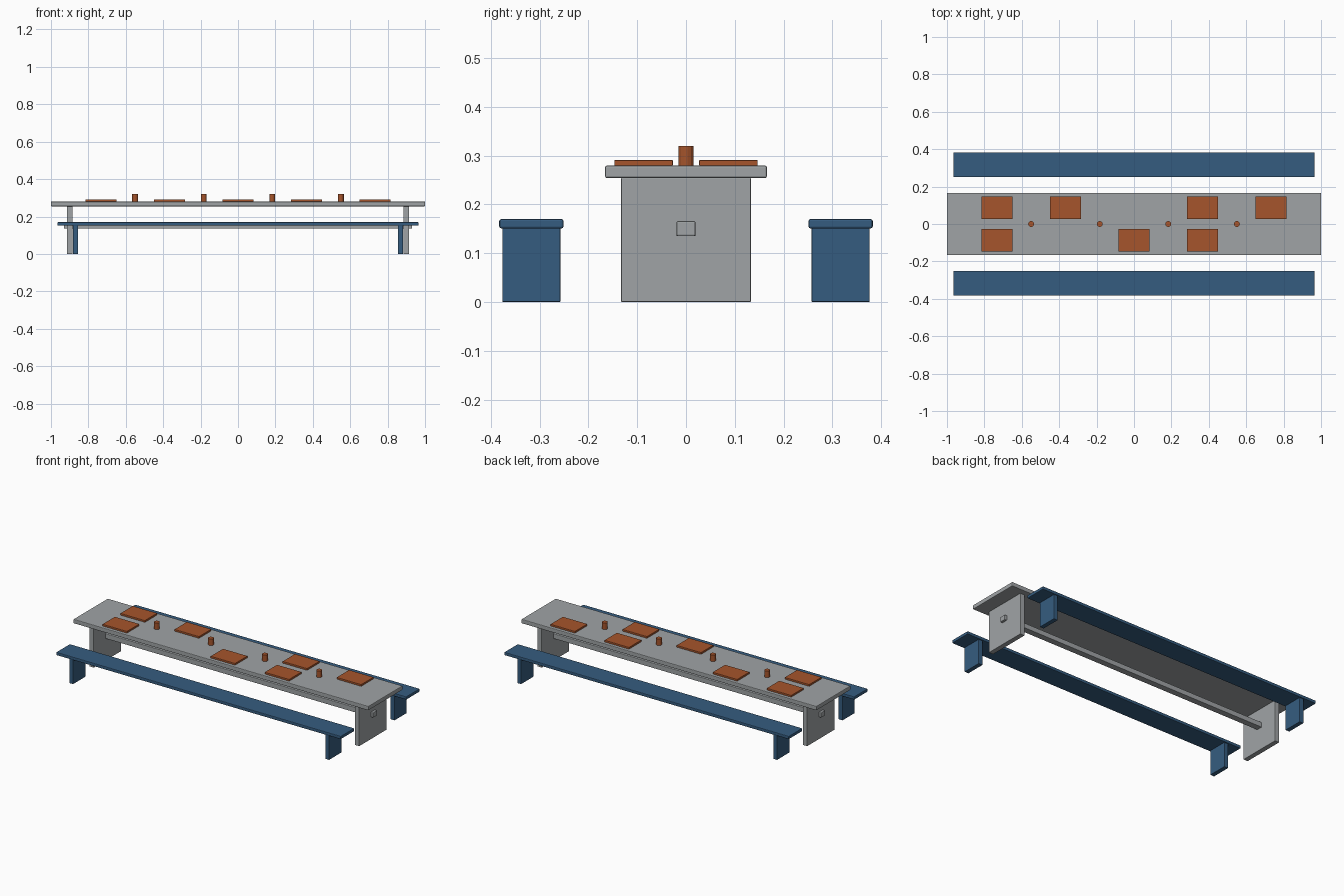
import bpy, bmesh

if "Cube" in bpy.data.objects:
    bpy.data.objects.remove(bpy.data.objects["Cube"])


def material(name, rgb):
    m = bpy.data.materials.new(name)
    m.diffuse_color = (*rgb, 1.0)
    m.use_nodes = True
    m.node_tree.nodes["Principled BSDF"].inputs["Base Color"].default_value = m.diffuse_color
    return m


GREY = material("weathered grey", (0.35, 0.37, 0.38))
BLUE = material("bench blue", (0.036, 0.108, 0.215))
RUST = material("rust orange", (0.38, 0.09, 0.025))


def finish(bm, name, mat, location):
    me = bpy.data.meshes.new(name)
    bm.to_mesh(me)
    bm.free()
    me.materials.append(mat)
    ob = bpy.data.objects.new(name, me)
    ob.location = location
    bpy.context.collection.objects.link(ob)
    return ob


def box(name, mat, x, y, z, bevel=0.003):
    """Box from (min, max) ranges, with slightly eased edges."""
    bm = bmesh.new()
    bmesh.ops.create_cube(bm, size=1.0)
    bmesh.ops.scale(bm, vec=[r[1] - r[0] for r in (x, y, z)], verts=bm.verts)
    bmesh.ops.bevel(bm, geom=bm.edges[:], offset=bevel, segments=2,
                    profile=0.5, affect='EDGES')
    return finish(bm, name, mat, [(r[0] + r[1]) / 2 for r in (x, y, z)])


def span(centre, half):
    return (centre - half, centre + half)


# Table: top, two end panels and a stretcher tenoned through them
box("table_top", GREY, (-1, 1), (-0.166, 0.166), (0.254, 0.28), 0.004)
for side, s in (("left", -1), ("right", 1)):
    box(f"table_leg_{side}", GREY, span(s * 0.9, 0.015), (-0.133, 0.133), (0, 0.255), 0.002)
box("table_stretcher", GREY, (-0.93, 0.93), (-0.0195, 0.0195), (0.135, 0.166))

# Benches: seat plank and two end panels on each side
for row, t in (("front", -1), ("back", 1)):
    yc = t * 0.317
    box(f"{row}_bench_seat", BLUE, (-0.965, 0.965), span(yc, 0.066), (0.151, 0.17), 0.004)
    for side, s in (("left", -1), ("right", 1)):
        box(f"{row}_bench_leg_{side}", BLUE, span(s * 0.868, 0.0135),
            span(yc, 0.0595), (0, 0.153), 0.002)

# Place mats: some places are left unset
STEP = 0.3667
for row, t, slots in (("front", -1, (-2, 0, 1)), ("back", 1, (-2, -1, 1, 2))):
    for i in slots:
        box(f"{row}_place_mat_{i + 3}", RUST, span(i * STEP, 0.083),
            span(t * 0.087, 0.06), (0.2795, 0.291), 0.0015)

# Cups along the centre line
for i in range(4):
    bm = bmesh.new()
    bmesh.ops.create_cone(bm, cap_ends=True, segments=14, radius1=0.0158,
                          radius2=0.0158, depth=0.041)
    finish(bm, f"cup_{i + 1}", RUST, ((i - 1.5) * STEP, 0, 0.2995))
